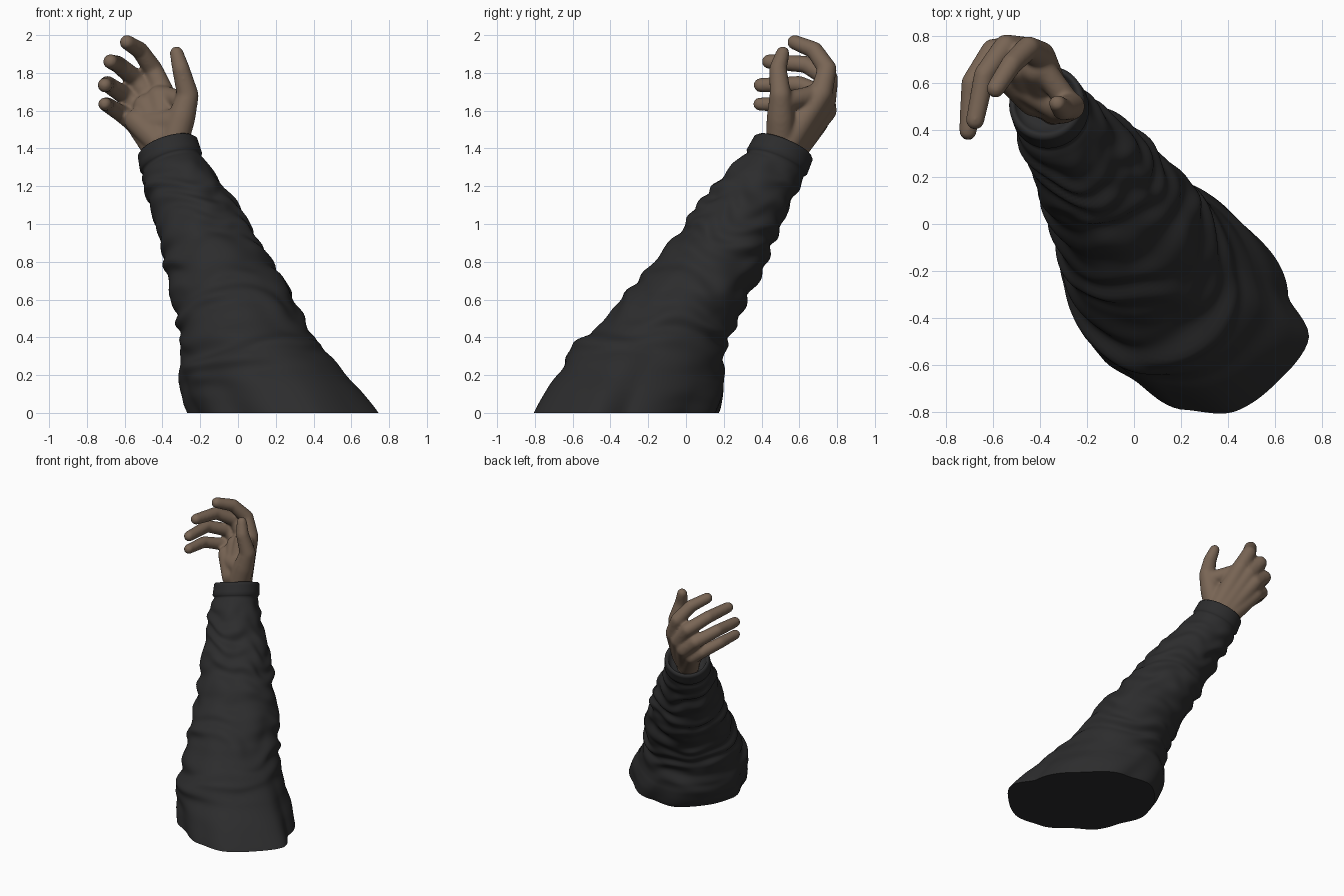
import bpy, bmesh, math
from mathutils import Vector, noise

if "Cube" in bpy.data.objects:
    bpy.data.objects.remove(bpy.data.objects["Cube"])


def material(name, rgb):
    m = bpy.data.materials.new(name)
    m.diffuse_color = (*rgb, 1)
    m.use_nodes = True
    m.node_tree.nodes["Principled BSDF"].inputs["Base Color"].default_value = m.diffuse_color
    return m


SKIN = material("brown skin", (0.19, 0.13, 0.09))
CLOTH = material("black cloth", (0.025, 0.025, 0.026))


def add_object(name, bm, mat):
    me = bpy.data.meshes.new(name)
    bmesh.ops.recalc_face_normals(bm, faces=bm.faces)
    bm.to_mesh(me)
    bm.free()
    for p in me.polygons:
        p.use_smooth = True
    me.materials.append(mat)
    ob = bpy.data.objects.new(name, me)
    bpy.context.collection.objects.link(ob)
    return ob


# ---- Sleeve: leaning tube of rings (height, centre x, centre y, half length, half width)
U, V = Vector((0.6, -0.8, 0)), Vector((0.8, 0.6, 0))
KEYS = [
    (0.00, 0.235, -0.315, 0.50, 0.42),
    (0.20, 0.115, -0.225, 0.44, 0.375),
    (0.40, 0.03, -0.125, 0.385, 0.34),
    (0.60, -0.025, 0.0, 0.345, 0.317),
    (0.80, -0.12, 0.145, 0.30, 0.272),
    (1.00, -0.20, 0.262, 0.27, 0.245),
    (1.20, -0.298, 0.385, 0.235, 0.19),
    (1.29, -0.343, 0.455, 0.215, 0.167),
    (1.315, -0.35, 0.475, 0.20, 0.155),
    (1.33, -0.355, 0.482, 0.215, 0.168),
    (1.40, -0.372, 0.515, 0.208, 0.162),
    (1.41, -0.375, 0.52, 0.195, 0.15),
]
# outline of the cut end: angle from U, radius
BASE = [(8, .516), (33, .538), (55, .42), (103, .385), (147, .47), (172, .54), (195, .53), (220, .515),
        (247, .447), (267, .45), (289, .42), (321, .475), (347, .52)]


def base_radius(ang):
    d, n = math.degrees(ang) % 360, len(BASE)
    for i in range(n):
        a0, r0 = BASE[i]
        a1, r1 = BASE[(i + 1) % n]
        f = ((d - a0) % 360) / ((a1 - a0) % 360)
        if f <= 1:
            f = f * f * (3 - 2 * f)
            return r0 + (r1 - r0) * f
    return 0.45


def section(t):
    for k0, k1 in zip(KEYS, KEYS[1:]):
        if t <= k1[0] + 1e-9:
            f = (t - k0[0]) / (k1[0] - k0[0])
            return [a + (b - a) * f for a, b in zip(k0, k1)]
    return list(KEYS[-1])


def folds(t, ang):
    """Cloth wrinkles running round the arm."""
    c, s = math.cos(ang), math.sin(ang)
    n = noise.noise(Vector((c * 1.1, s * 1.1, t * 4)))
    fine = noise.noise(Vector((c * 1.3 + 7, s * 1.3, t * 12)))
    wave = math.sin(2 * math.pi * (t * (6 + t) + 0.35 * s + 0.9 * n))
    fade = min(1, t / 0.4) * max(0, min(1, (1.31 - t) / 0.08))
    d = t - 0.325 + 0.07 * s * s
    brow = math.exp(-(d / (0.03 if d > 0 else 0.07)) ** 2) * max(0, math.cos(ang + 0.55)) ** 1.5
    return fade * (0.008 * wave + 0.019 * fine) + 0.055 * brow


def ring_points(t, count=112, scale=1.0, drop=0.0):
    _, cx, cy, a, b = section(t)
    k = 0.5 * min(1, t)
    a /= 1 + 0.75 * k
    mix = max(0, 1 - t / 0.4) ** 1.6
    pts = []
    for i in range(count):
        ang = 2 * math.pi * i / count
        c, s = math.cos(ang), math.sin(ang)
        e = a * b / math.hypot(b * c, a * s)
        r = e * (1 - mix) + base_radius(ang) * mix
        r = r * scale + folds(t, ang)
        v = Vector((cx, cy, 0)) + U * (r * c) + V * (r * s)
        v.z = max(0, t + k * r * c - drop)
        pts.append(v)
    return pts


bm = bmesh.new()
levels = [1.28 * i / 110 for i in range(111)] + [1.29, 1.30, 1.315, 1.322, 1.33, 1.35, 1.37, 1.39, 1.40, 1.41]
rings = [ring_points(t) for t in levels]
rings += [ring_points(1.41, scale=0.93), ring_points(1.41, scale=0.88, drop=0.02), ring_points(1.41, scale=0.7, drop=0.06)]
loops = [[bm.verts.new(p) for p in r] for r in rings]
for lo, hi in zip(loops, loops[1:]):
    for i in range(len(lo)):
        j = (i + 1) % len(lo)
        bm.faces.new((lo[i], lo[j], hi[j], hi[i]))
bm.faces.new(loops[-1])
# flat cut end on its own vertices so the rim stays sharp
bm.faces.new([bm.verts.new(v.co) for v in reversed(loops[0])])
add_object("sleeve", bm, CLOTH)


# ---- Hand: tapered capsules fused into one smooth skin
hand = bmesh.new()


def capsule(p, q, r0, r1):
    tmp = bmesh.new()
    for c, r in ((p, r0), (q, r1)):
        ball = bmesh.ops.create_icosphere(tmp, subdivisions=3, radius=r)["verts"]
        bmesh.ops.translate(tmp, verts=ball, vec=Vector(c))
    res = bmesh.ops.convex_hull(tmp, input=tmp.verts[:])
    junk = {g for g in res["geom_interior"] + res["geom_unused"] if isinstance(g, bmesh.types.BMVert)}
    bmesh.ops.delete(tmp, geom=list(junk), context="VERTS")
    me = bpy.data.meshes.new("tmp")
    tmp.to_mesh(me)
    tmp.free()
    hand.from_mesh(me)
    bpy.data.meshes.remove(me)


def chain(points, radii):
    for i in range(len(points) - 1):
        capsule(points[i], points[i + 1], radii[i], radii[i + 1])


# fingers: wrist root, knuckle, two joints, tip
FINGERS = [
    ((-0.34, 0.535, 1.43), (-0.395, 0.715, 1.69), (-0.45, 0.748, 1.82), (-0.52, 0.68, 1.92), (-0.588, 0.575, 1.962)),
    ((-0.37, 0.55, 1.41), (-0.455, 0.735, 1.655), (-0.545, 0.755, 1.77), (-0.635, 0.635, 1.845), (-0.675, 0.44, 1.86)),
    ((-0.40, 0.56, 1.40), (-0.505, 0.74, 1.60), (-0.60, 0.738, 1.68), (-0.69, 0.60, 1.74), (-0.705, 0.395, 1.735)),
    ((-0.42, 0.56, 1.38), (-0.545, 0.70, 1.535), (-0.62, 0.685, 1.585), (-0.69, 0.56, 1.63), (-0.705, 0.39, 1.635)),
]
for n, f in enumerate(FINGERS):
    g = (1.0, 1.0, 0.97, 0.9)[n]
    chain(f, [0.075, 0.061 * g, 0.051 * g, 0.046 * g, 0.04 * g])

# thumb with its fleshy base
chain([(-0.335, 0.50, 1.45), (-0.30, 0.50, 1.56), (-0.265, 0.50, 1.68), (-0.302, 0.487, 1.82), (-0.325, 0.512, 1.905)],
      [0.078, 0.074, 0.058, 0.047, 0.037])
# web between thumb and index
capsule((-0.29, 0.53, 1.65), (-0.385, 0.66, 1.68), 0.052, 0.052)
# palm padding
capsule((-0.37, 0.52, 1.46), (-0.415, 0.66, 1.665), 0.075, 0.07)
capsule((-0.40, 0.525, 1.45), (-0.485, 0.67, 1.62), 0.075, 0.07)
capsule((-0.425, 0.525, 1.44), (-0.535, 0.63, 1.545), 0.07, 0.066)
capsule((-0.33, 0.51, 1.54), (-0.48, 0.60, 1.52), 0.07, 0.07)
# wrist
capsule((-0.33, 0.47, 1.33), (-0.335, 0.51, 1.42), 0.07, 0.078)
capsule((-0.37, 0.51, 1.31), (-0.41, 0.545, 1.40), 0.08, 0.08)

ob = add_object("hand", hand, SKIN)
rm = ob.modifiers.new("fuse", "REMESH")
rm.mode = "VOXEL"
rm.voxel_size = 0.009
rm.use_smooth_shade = True
sm = ob.modifiers.new("soften", "SMOOTH")
sm.factor = 0.5
sm.iterations = 14
